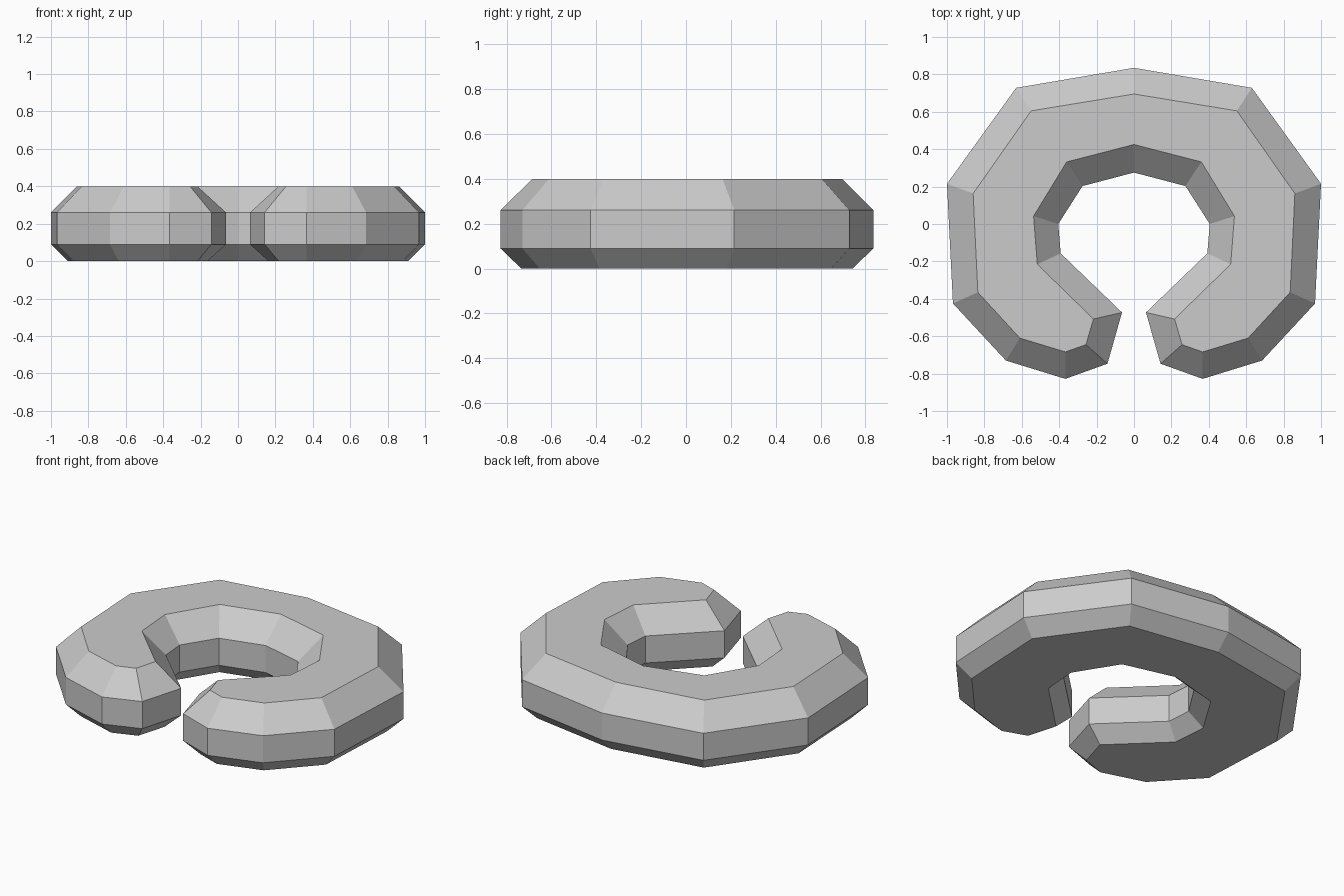
import bpy, bmesh

if "Cube" in bpy.data.objects:
    bpy.data.objects.remove(bpy.data.objects["Cube"])

# Right half outlines, back centre -> outer side -> tip -> inner side -> front of ring hole
wall = [(0, 0.835), (0.63, 0.728), (1.0, 0.215), (0.968, -0.425), (0.685, -0.73),
        (0.367, -0.828), (0.142, -0.747), (0.064, -0.473), (0.392, -0.157),
        (0.405, 0.0), (0.275, 0.203), (0, 0.275)]
top = [(0, 0.695), (0.55, 0.605), (0.86, 0.163), (0.835, -0.365), (0.61, -0.61),
       (0.367, -0.684), (0.257, -0.645), (0.217, -0.508), (0.517, -0.215),
       (0.537, 0.042), (0.36, 0.332), (0, 0.425)]


def full_outline(t):
    """Blend wall and top outlines by t, then mirror to a closed loop."""
    half = [(a + (c - a) * t, b + (d - b) * t) for (a, b), (c, d) in zip(wall, top)]
    return half + [(-x, y) for x, y in reversed(half[1:-1])]


# C-shaped ring: bevelled base, straight wall, wider bevel on top
bm = bmesh.new()
levels = [(0.0, 0.65), (0.09, 0.0), (0.26, 0.0), (0.40, 1.0)]
rings = [[bm.verts.new((x, y, z)) for x, y in full_outline(t)] for z, t in levels]
for low, high in zip(rings, rings[1:]):
    n = len(low)
    for i in range(n):
        j = (i + 1) % n
        bm.faces.new((low[i], low[j], high[j], high[i]))

# Flat top and bottom, closed with strips across the ring
for ring in (rings[0], rings[-1]):
    bm.faces.new(ring)
bmesh.ops.recalc_face_normals(bm, faces=bm.faces)

mesh = bpy.data.meshes.new("open_ring")
bm.to_mesh(mesh)
bm.free()
bpy.context.collection.objects.link(bpy.data.objects.new("open_ring", mesh))
